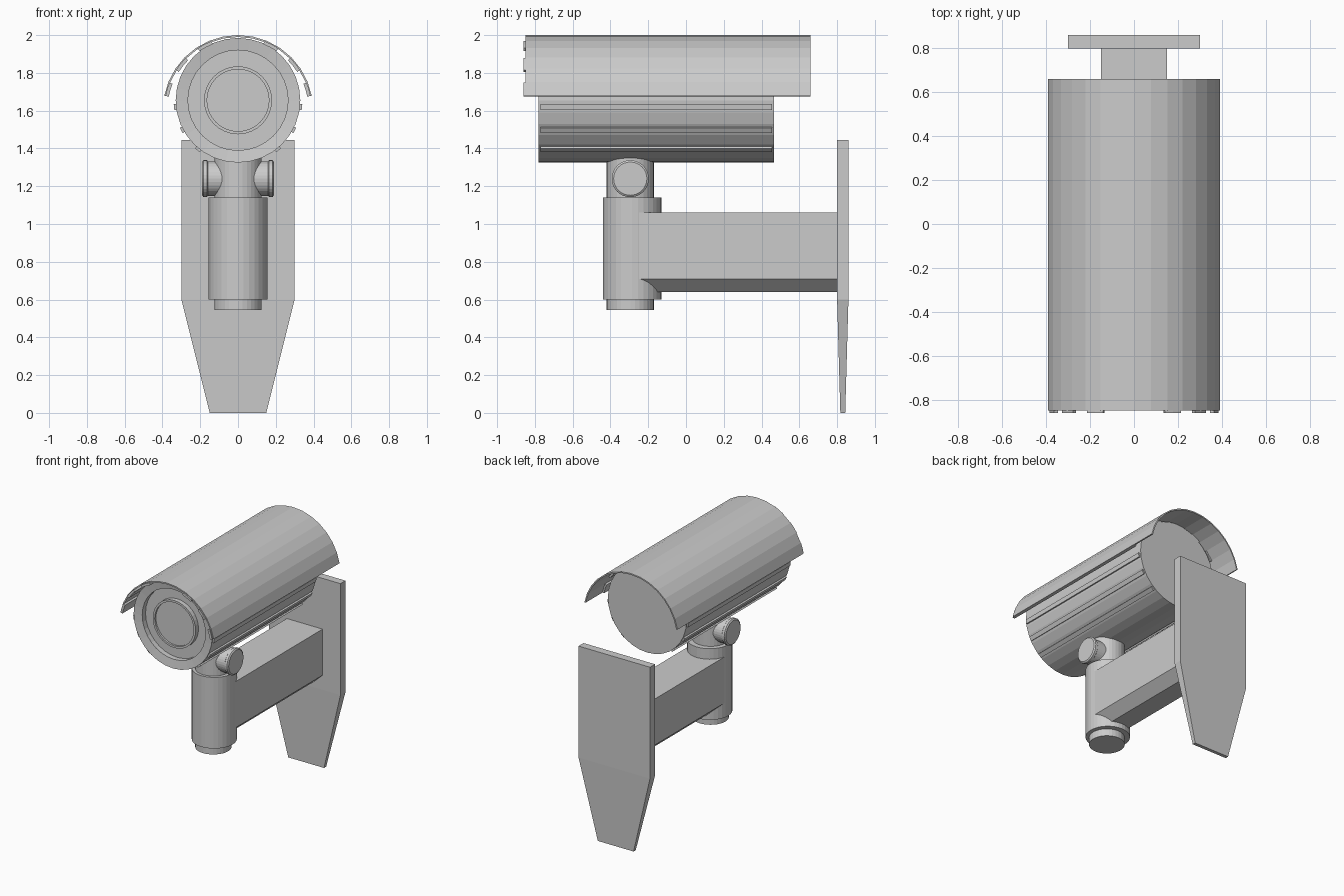
import bpy, bmesh
from math import sin, cos, radians, pi
from mathutils import Vector

if "Cube" in bpy.data.objects:
    bpy.data.objects.remove(bpy.data.objects["Cube"])


def finish(name, bm):
    bmesh.ops.remove_doubles(bm, verts=bm.verts, dist=1e-5)
    bmesh.ops.recalc_face_normals(bm, faces=bm.faces)
    me = bpy.data.meshes.new(name)
    bm.to_mesh(me)
    bm.free()
    ob = bpy.data.objects.new(name, me)
    bpy.context.collection.objects.link(ob)
    return ob


def lathe(name, profile, axis, center, sides=32):
    """Revolve (radius, position) pairs around an axis; both ends are capped."""
    bm = bmesh.new()
    rings = []
    for r, h in profile:
        ring = []
        for i in range(sides):
            a = 2 * pi * i / sides
            u, v = r * cos(a), r * sin(a)
            p = {'x': (h, u, v), 'y': (u, h, v), 'z': (u, v, h)}[axis]
            ring.append(bm.verts.new(Vector(p) + Vector(center)))
        rings.append(ring)
    for a, b in zip(rings, rings[1:]):
        for i in range(sides):
            j = (i + 1) % sides
            bm.faces.new((a[i], a[j], b[j], b[i]))
    bm.faces.new(rings[0])
    bm.faces.new(rings[-1])
    return finish(name, bm)


def extrude_y(name, outline, y0, y1):
    """Extrude an (x, z) outline along y."""
    bm = bmesh.new()
    a = [bm.verts.new((x, y0, z)) for x, z in outline]
    b = [bm.verts.new((x, y1, z)) for x, z in outline]
    n = len(outline)
    for i in range(n):
        j = (i + 1) % n
        bm.faces.new((a[i], a[j], b[j], b[i]))
    bm.faces.new(a)
    bm.faces.new(b)
    return finish(name, bm)


def arc_band(r0, r1, a0, a1, cz, steps):
    """Outline of a curved band; angles in degrees from straight up."""
    angs = [radians(a0 + (a1 - a0) * i / steps) for i in range(steps + 1)]
    outer = [(r1 * sin(t), cz + r1 * cos(t)) for t in angs]
    inner = [(r0 * sin(t), cz + r0 * cos(t)) for t in reversed(angs)]
    return outer + inner


# camera housing with recessed front and raised lens ring
BODY_Z = 1.655
lathe("camera_body", [(0.33, 0.465), (0.33, -0.78), (0.265, -0.77), (0.265, -0.73),
                      (0.18, -0.73), (0.18, -0.765), (0.164, -0.765), (0.164, -0.75)],
      'y', (0, 0, BODY_Z))

# cooling ribs along the sides of the housing
for side, label in ((1, "right"), (-1, "left")):
    for i, ang in enumerate((96, 118, 141)):
        extrude_y(f"body_rib_{label}_{i + 1}",
                  arc_band(0.32, 0.341, side * (ang - 2.7), side * (ang + 2.7), BODY_Z, 1),
                  -0.77, 0.455)

# sun shield and the strips beneath it
SHIELD_Z = 1.602
extrude_y("sun_shield", arc_band(0.388, 0.398, -79, 79, SHIELD_Z, 14), -0.85, 0.66)
for side, label in ((1, "right"), (-1, "left")):
    for i, (a0, a1) in enumerate(((21, 33), (45, 57), (68, 78.8))):
        extrude_y(f"shield_strip_{label}_{i + 1}",
                  arc_band(0.374, 0.392, side * a0, side * a1, SHIELD_Z, 2), -0.86, 0.46)

# swivel neck and tilt knuckle
lathe("swivel_neck", [(0.125, 1.12), (0.125, 1.37)], 'z', (0, -0.295, 0))
lathe("tilt_knuckle", [(0.088, -0.19), (0.098, -0.183), (0.098, -0.165), (0.092, -0.16),
                       (0.092, 0.16), (0.098, 0.165), (0.098, 0.183), (0.088, 0.19)],
      'x', (0, -0.295, 1.24))

# support post with stepped bottom cap
lathe("support_post", [(0.155, 0.6), (0.155, 1.14)], 'z', (0, -0.285, 0))
lathe("post_cap", [(0.125, 0.545), (0.125, 0.62)], 'z', (0, -0.295, 0))

# wall arm with chamfered underside
extrude_y("wall_arm", [(-0.15, 1.06), (0.15, 1.06), (0.15, 0.71), (0.075, 0.64),
                       (-0.075, 0.64), (-0.15, 0.71)], -0.27, 0.81)

# wall plate tapering in width and thickness at the bottom
bm = bmesh.new()
rings = [[bm.verts.new((sx * w, 0.83 + sy * t, z))
          for sx, sy in ((-1, -1), (1, -1), (1, 1), (-1, 1))]
         for w, t, z in ((0.15, 0.013, 0), (0.3, 0.03, 0.6), (0.3, 0.03, 1.445))]
for a, b in zip(rings, rings[1:]):
    for i in range(4):
        j = (i + 1) % 4
        bm.faces.new((a[i], a[j], b[j], b[i]))
bm.faces.new(rings[0])
bm.faces.new(rings[-1])
finish("wall_plate", bm)
